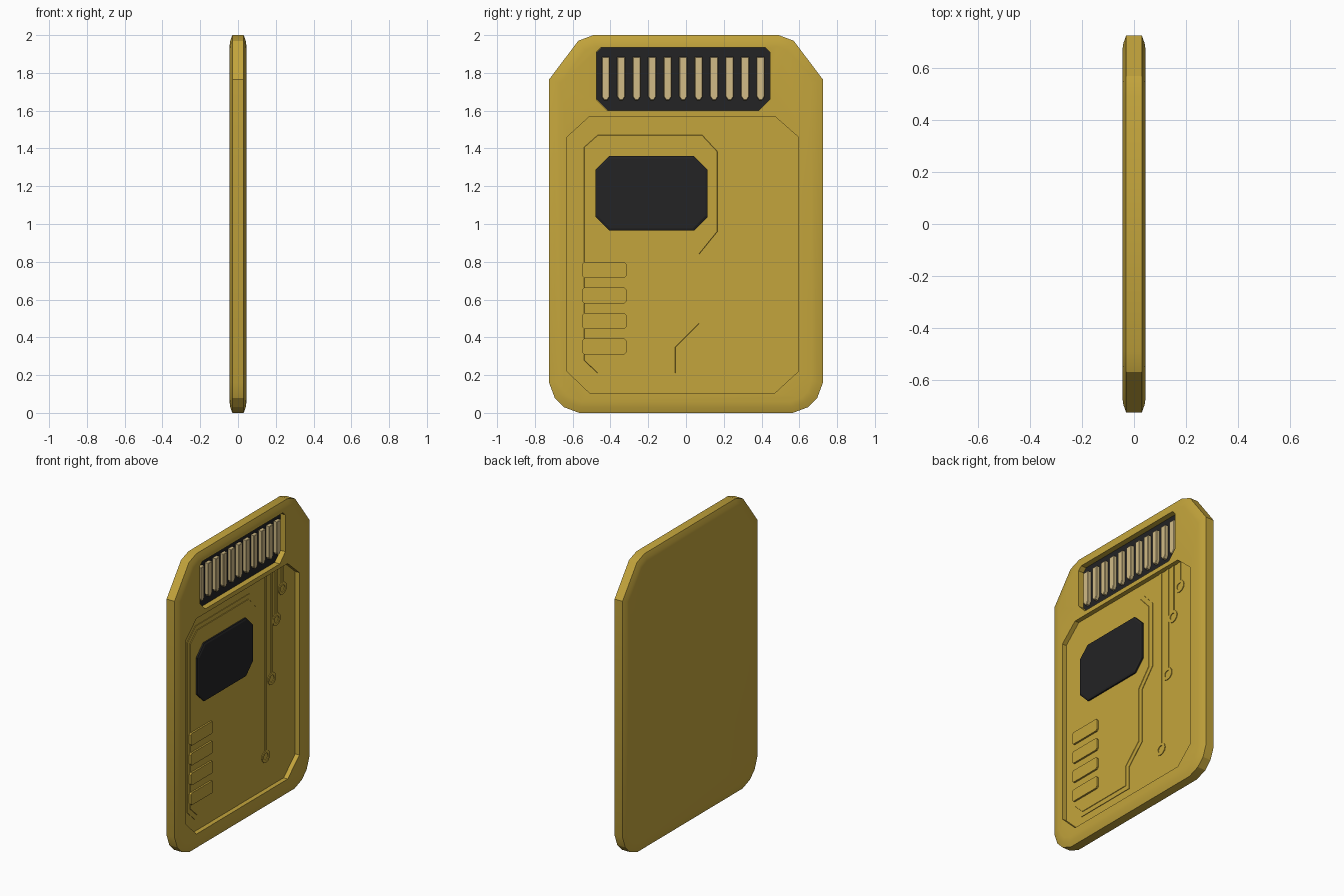
import bpy, bmesh, math
from mathutils import Vector

if "Cube" in bpy.data.objects:
    bpy.data.objects.remove(bpy.data.objects["Cube"])


def material(name, rgb):
    m = bpy.data.materials.new(name)
    m.diffuse_color = (*rgb, 1)
    m.use_nodes = True
    m.node_tree.nodes["Principled BSDF"].inputs["Base Color"].default_value = m.diffuse_color
    return m


GOLD = material("gold", (0.55, 0.375, 0.045))
BLACK = material("black", (0.017, 0.017, 0.018))
TAN = material("tan", (0.64, 0.50, 0.24))


def inset(pts, d):
    """Move a counter-clockwise outline inward by d with mitred corners."""
    out, n = [], len(pts)
    for i in range(n):
        p = Vector(pts[i])
        a = (p - Vector(pts[i - 1])).normalized()
        b = (Vector(pts[(i + 1) % n]) - p).normalized()
        na, nb = Vector((-a.y, a.x)), Vector((-b.y, b.x))
        out.append(p + (na + nb) * (d / (1 + na.dot(nb))))
    return out


def loft(name, pts, layers, mat, caps=True):
    """Loft a (y, z) outline through layers of (x, inset)."""
    bm = bmesh.new()
    rings = [[bm.verts.new((x, p[0], p[1])) for p in inset(pts, d)] for x, d in layers]
    n = len(pts)
    for r, s in zip(rings, rings[1:]):
        for i in range(n):
            j = (i + 1) % n
            bm.faces.new((r[i], r[j], s[j], s[i]))
    if caps:
        bm.faces.new(rings[0][::-1])
        bm.faces.new(rings[-1])
    bmesh.ops.recalc_face_normals(bm, faces=bm.faces)
    me = bpy.data.meshes.new(name)
    bm.to_mesh(me)
    bm.free()
    me.materials.append(mat)
    ob = bpy.data.objects.new(name, me)
    bpy.context.collection.objects.link(ob)
    return ob


def chamfered(y0, y1, z0, z1, c):
    return [(y0 + c, z0), (y1 - c, z0), (y1, z0 + c), (y1, z1 - c),
            (y1 - c, z1), (y0 + c, z1), (y0, z1 - c), (y0, z0 + c)]


def carve(ob, cutter):
    mod = ob.modifiers.new("pocket", 'BOOLEAN')
    mod.operation, mod.solver, mod.object = 'DIFFERENCE', 'EXACT', cutter
    bpy.ops.object.select_all(action='DESELECT')
    bpy.context.view_layer.objects.active = ob
    ob.select_set(True)
    bpy.ops.object.modifier_apply(modifier=mod.name)
    bpy.data.objects.remove(cutter)


# Card body with softly bevelled rim
half = [(0.565, 0), (0.645, 0.03), (0.695, 0.08), (0.725, 0.16),
        (0.725, 1.765), (0.57, 1.97), (0.49, 2.0)]
outline = half + [(-y, z) for y, z in reversed(half)]
body = loft("card_body", outline,
            [(-0.045, 0.06), (-0.041, 0.03), (-0.03, 0), (0.03, 0), (0.041, 0.03), (0.045, 0.06)], GOLD)

# Large panel recess and contact pocket
FLOOR, POCKET = 0.014, 0.004
panel = [(-0.51, 0.105), (0.47, 0.105), (0.595, 0.22), (0.595, 1.46),
         (0.47, 1.57), (-0.51, 1.57), (-0.63, 1.46), (-0.63, 0.22)]
contacts = [(-0.415, 1.60), (0.385, 1.60), (0.445, 1.66), (0.445, 1.91),
            (0.42, 1.935), (-0.45, 1.935), (-0.475, 1.91), (-0.475, 1.66)]
carve(body, loft("panel_cutter", panel, [(FLOOR, 0), (0.1, 0)], GOLD))
carve(body, loft("contact_cutter", contacts, [(POCKET, 0), (0.1, 0)], GOLD))
bpy.ops.object.shade_smooth_by_angle(angle=math.radians(22))

# Dark contact bed and its pins
loft("contact_bed", contacts, [(POCKET - 0.002, 0.0005), (POCKET + 0.003, 0.0005)], BLACK)
for i in range(11):
    y = -0.425 + 0.082 * i
    pin = [(y - 0.008, 1.655), (y + 0.008, 1.655), (y + 0.021, 1.675),
           (y + 0.021, 1.885), (y - 0.021, 1.885), (y - 0.021, 1.675)]
    loft("contact_pin", pin, [(POCKET, 0), (0.028, 0), (0.031, 0.003)], TAN)

# Raised stepped circuit plate
plate = [(-0.48, 0.18), (-0.025, 0.18), (-0.025, 0.335), (0.10, 0.46), (0.10, 0.83),
         (0.197, 0.95), (0.197, 1.395), (0.10, 1.50), (-0.48, 1.50), (-0.57, 1.42), (-0.57, 0.265)]
loft("circuit_plate", plate, [(FLOOR - 0.002, 0), (0.018, 0), (0.018, 0.03), (0.021, 0.032)], GOLD)

# Main chip
loft("chip", chamfered(-0.48, 0.115, 0.965, 1.36, 0.073),
     [(0.015, 0), (0.031, 0), (0.036, 0.012)], BLACK)

# Small raised blocks
for i in range(4):
    z = 0.31 + 0.135 * i
    loft("small_block", chamfered(-0.55, -0.315, z, z + 0.083, 0.01),
         [(0.015, 0), (0.033, 0)], GOLD)

# Straight traces ending in ring pads
for y, z in ((0.275, 0.325), (0.34, 0.83), (0.39, 1.214), (0.455, 1.40)):
    loft("trace", [(y - 0.011, z + 0.035), (y + 0.011, z + 0.035), (y + 0.011, 1.569), (y - 0.011, 1.569)],
         [(FLOOR - 0.002, 0), (0.019, 0)], GOLD)
    ring = [(y + 0.042 * math.cos(a * math.pi / 6), z + 0.042 * math.sin(a * math.pi / 6)) for a in range(12)]
    loft("ring_pad", ring, [(FLOOR - 0.002, 0), (0.019, 0), (0.019, 0.018), (FLOOR - 0.002, 0.018)],
         GOLD, caps=False)
